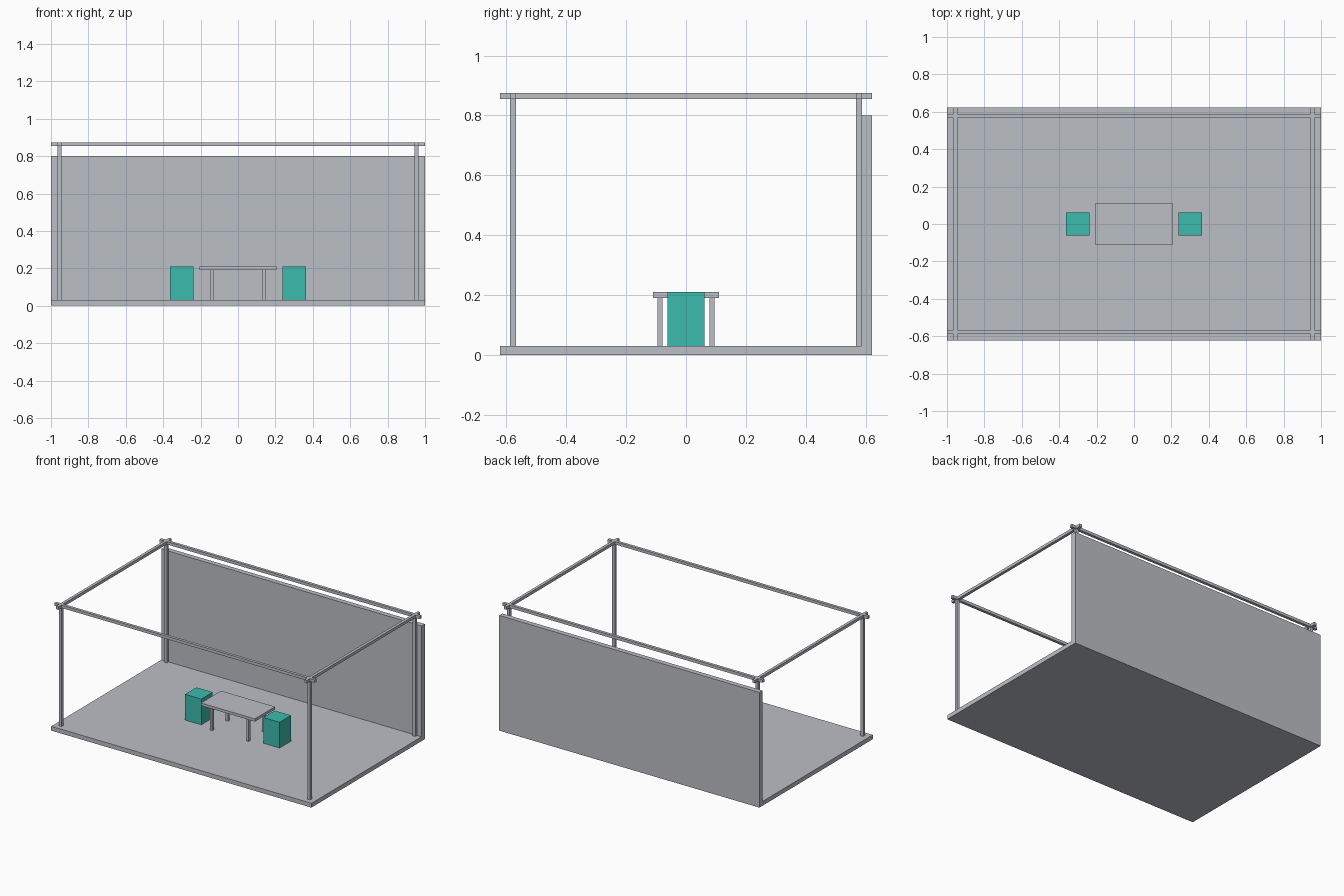
import bpy

if "Cube" in bpy.data.objects:
    bpy.data.objects.remove(bpy.data.objects["Cube"])


def material(name, rgb):
    m = bpy.data.materials.new(name)
    m.diffuse_color = (*rgb, 1)
    m.use_nodes = True
    m.node_tree.nodes["Principled BSDF"].inputs["Base Color"].default_value = m.diffuse_color
    return m


GREY = material("light grey", (0.50, 0.52, 0.56))
TEAL = material("teal", (0.045, 0.50, 0.42))


def box(name, x, y, z, mat=GREY):
    """Box from (min, max) ranges on each axis."""
    bpy.ops.mesh.primitive_cube_add(size=1, location=[(a + b) / 2 for a, b in (x, y, z)])
    o = bpy.context.object
    o.name = name
    o.scale = [b - a for a, b in (x, y, z)]
    bpy.ops.object.transform_apply(location=False, rotation=False, scale=True)
    o.data.materials.append(mat)
    return o


def around(c, width):
    return (c - width / 2, c + width / 2)


# Floor and back wall
box("floor", (-1, 1), (-0.622, 0.587), (0, 0.03))
box("back_wall", (-1, 1), (0.587, 0.622), (0, 0.80))

# Frame: corner posts and overlapping top rails
for sx, side in ((-1, "left"), (1, "right")):
    px = around(sx * 0.955, 0.02)
    for sy, end in ((-1, "front"), (1, "back")):
        box(f"{end}_{side}_post", px, around(sy * 0.578, 0.02), (0.03, 0.854))
    box(f"{side}_rail", px, (-0.622, 0.622), (0.854, 0.874))
for sy, end in ((-1, "front"), (1, "back")):
    box(f"{end}_rail", (-1, 1), around(sy * 0.578, 0.02), (0.854, 0.874))

# Table
box("table_top", (-0.207, 0.207), (-0.111, 0.111), (0.19, 0.209))
for sx, side in ((-1, "left"), (1, "right")):
    for sy, end in ((-1, "front"), (1, "back")):
        box(f"{end}_{side}_table_leg", around(sx * 0.14, 0.018), around(sy * 0.087, 0.018), (0.03, 0.19))
    # Block seats at either end
    box(f"{side}_seat", around(sx * 0.301, 0.125), around(0, 0.125), (0.03, 0.209), TEAL)
